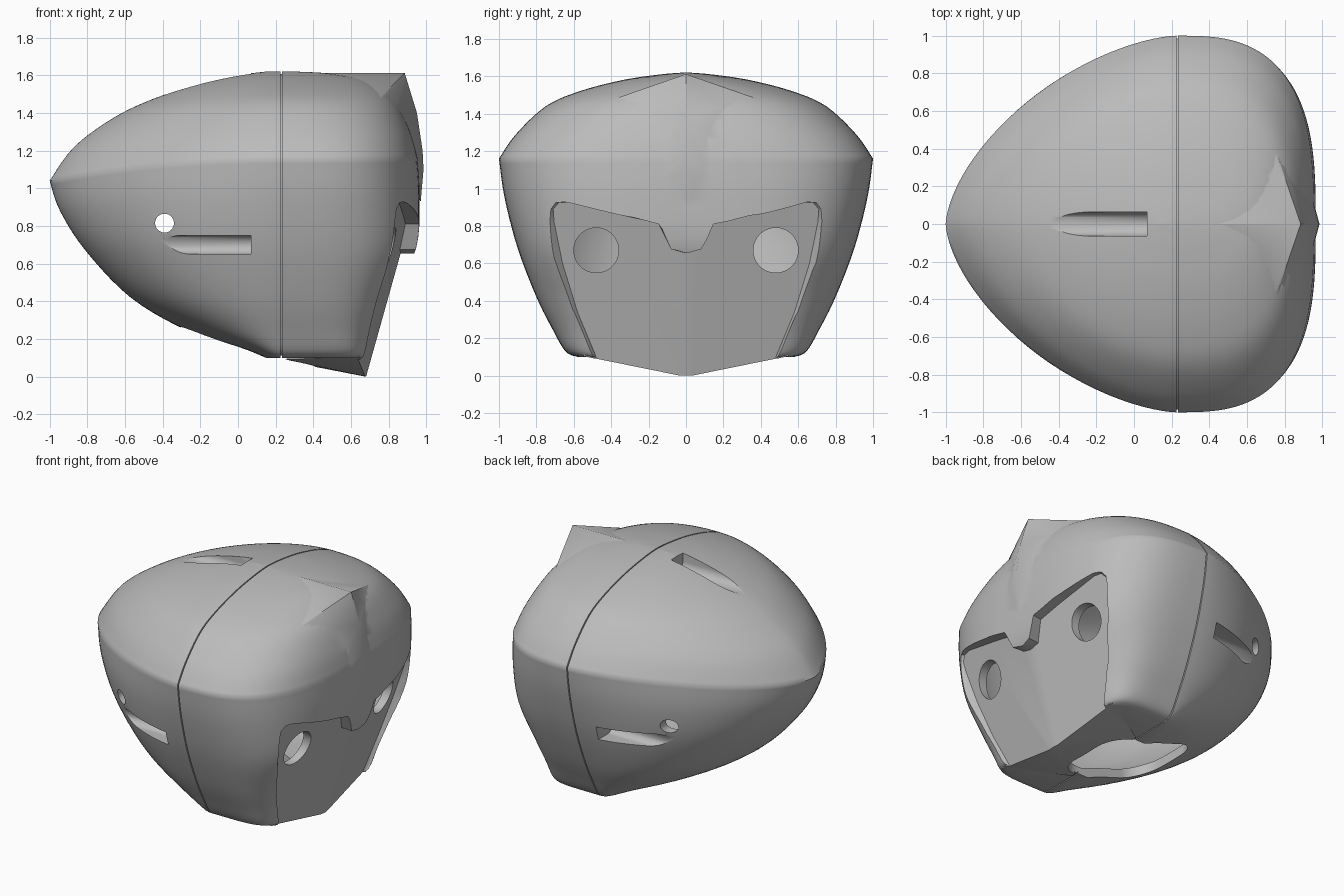
import bpy, bmesh, math
from mathutils import Vector

if "Cube" in bpy.data.objects:
    bpy.data.objects.remove(bpy.data.objects["Cube"])

grey = bpy.data.materials.new("shell_grey")
grey.use_nodes = True
grey.diffuse_color = (0.5, 0.5, 0.5, 1)
grey.node_tree.nodes["Principled BSDF"].inputs["Base Color"].default_value = (0.5, 0.5, 0.5, 1)

SEAM = 0.23
# Height at seam, half width, rear x, rear z, front x, front squareness
LOWER = [(.10, .58, .14, .10, .69, 6), (.13, .645, .03, .145, .70, 5.5),
         (.25, .715, -.27, .245, .745, 4.4), (.42, .80, -.57, .42, .82, 3.7),
         (.68, .90, -.81, .67, .945, 3.2), (.95, .97, -.945, .88, .965, 3.0),
         (1.16, 1.0, -1.0, 1.04, .955, 2.9)]
UPPER = [(1.16, 1.0, -1.0, 1.04, .955, 2.9), (1.29, .91, -.87, 1.22, .92, 2.8),
         (1.44, .75, -.66, 1.375, .85, 2.6), (1.52, .57, -.45, 1.475, .77, 2.4),
         (1.58, .34, -.22, 1.55, .65, 2.2), (1.61, .14, 0, 1.6, .48, 2),
         (1.62, .02, .15, 1.62, .30, 2)]


def smooth_rows(rows, steps=5):
    """Catmull-Rom interpolation of the level table."""
    out = []
    for i in range(len(rows) - 1):
        a, b, c, d = (rows[max(0, min(len(rows) - 1, i + k))] for k in (-1, 0, 1, 2))
        for s in range(steps):
            t = s / steps
            out.append([q + .5 * t * (r - p + t * (2*p - 5*q + 4*r - e + t * (3*(q - r) + e - p)))
                        for p, q, r, e in zip(a, b, c, d)])
    return out + [list(rows[-1])]


def finish(name, bm):
    bmesh.ops.recalc_face_normals(bm, faces=bm.faces)
    me = bpy.data.meshes.new(name)
    bm.to_mesh(me)
    bm.free()
    me.materials.append(grey)
    ob = bpy.data.objects.new(name, me)
    bpy.context.collection.objects.link(ob)
    return ob


def power(v, e):
    return math.copysign(abs(v) ** e, v)


def dome(name, inset=0, n=112):
    """Loft of superellipse loops, from the underside to the crown."""
    bm = bmesh.new()
    loops = []
    for z, w, xr, zr, xf, p in smooth_rows(LOWER)[:-1] + smooth_rows(UPPER):
        w, xr, xf = max(w - inset, .01), min(xr + inset, .2), max(xf - inset, .26)
        rear = 1.6 + (.6 * (1.16 - z) if z < 1.16 else .3 * (z - 1.16))
        loop = []
        for k in range(n):
            c, s = math.cos(2 * math.pi * k / n), math.sin(2 * math.pi * k / n)
            e = 2 / (p if c > 0 else rear)
            f = abs(c) ** e
            x = SEAM + f * ((xf if c > 0 else xr) - SEAM)
            h = z if c > 0 else z + (zr - z) * f * f
            loop.append(bm.verts.new((x, w * power(s, e), .86 + (h - .86) * (1 - 1.1 * inset))))
        loops.append(loop)
    for a, b in zip(loops, loops[1:]):
        for k in range(n):
            j = (k + 1) % n
            bm.faces.new((a[k], a[j], b[j], b[k]))
    for loop in (loops[0], loops[-1]):
        hub = bm.verts.new((SEAM + .003, 0, loop[0].co.z))
        for k in range(n):
            bm.faces.new((loop[k], loop[(k + 1) % n], hub))
    return finish(name, bm)


def convex(name, points):
    bm = bmesh.new()
    for p in points:
        bm.verts.new(p)
    bmesh.ops.remove_doubles(bm, verts=bm.verts, dist=.0001)
    bmesh.ops.convex_hull(bm, input=bm.verts)
    loose = [v for v in bm.verts if not v.link_faces]
    bmesh.ops.delete(bm, geom=loose, context='VERTS')
    return finish(name, bm)


def rod(start, end, r, sweep=(0, 0, 0), n=40):
    """Points of a round rod, optionally swept sideways into a slot."""
    start, end = Vector(start), Vector(end)
    q = (end - start).to_track_quat('Z', 'Y')
    ring = [q @ Vector((r * math.cos(2 * math.pi * k / n), r * math.sin(2 * math.pi * k / n), 0)) for k in range(n)]
    return [p + v + m for p in (start, end) for v in ring for m in (Vector(), Vector(sweep))]


def combine(ob, tool, op='DIFFERENCE'):
    """Boolean with the manifold solver, or the exact one where that fails."""
    bpy.context.view_layer.objects.active = ob
    before = len(ob.data.polygons)
    for solver in ('MANIFOLD', 'EXACT'):
        mod = ob.modifiers.new("cut", 'BOOLEAN')
        mod.operation, mod.solver, mod.object = op, solver, tool
        try:
            bpy.ops.object.modifier_apply(modifier=mod.name)
        except RuntimeError:
            ob.modifiers.clear()
        if len(ob.data.polygons) != before:
            break
    bpy.data.objects.remove(tool)


def plate_x(y, z):
    return .68 + .28 * z - .14 * abs(y)


def face_cutter(half, back, flare):
    """Prism in front of the face plate; its side walls flare outwards."""
    bm = bmesh.new()
    outline = half + [(-y, z) for y, z in reversed(half) if y > 0]
    front, rear = [], []
    for y, z in outline:
        rear.append(bm.verts.new((plate_x(y, z) - back, y, z)))
        front.append(bm.verts.new((1.3, y * flare, z)))
    n = len(outline)
    for k in range(n):
        j = (k + 1) % n
        bm.faces.new((rear[k], rear[j], front[j], front[k]))
    mid = len(half) - 1          # centre vertex at the far end of the half outline
    for ring in (rear, front):
        bm.faces.new(ring[:mid + 1])
        bm.faces.new(ring[mid:] + ring[:1])
    return finish("face_cutter", bm)


def slot_tools(extra):
    r = .05 + extra
    end = .07 + extra
    tools = [convex("slot", rod((-.8, s * .775, .70), (end, s * .775, .70), r, (0, s * .5, 0))) for s in (1, -1)]
    return tools + [convex("slot", rod((-.8, 0, 1.55), (end, 0, 1.55), r + .015, (0, 0, .4)))]


# Outer helmet with forehead crest and chin keel
helmet = dome("helmet_shell")
crest = [(.885, 0, 1.612), (.46, 0, 1.612), (.95, 0, 1.4), (.98, 0, 1.2), (.985, 0, 1.1), (.97, 0, .93)]
chin = [(.74, 0, -.012), (.42, 0, .05), (.82, 0, .36), (.43, 0, .16)]
for s in (1, -1):
    crest += [(.745, s * .41, 1.47), (.925, s * .22, 1.05)]
    chin += [(.64, s * .55, .104), (.70, s * .45, .30), (.25, s * .32, .092)]
combine(helmet, convex("crest", crest), 'UNION')
combine(helmet, convex("chin", chin), 'UNION')

# Recessed face plate with brow line and nose guard
FACE = [(0, .655), (.07, .675), (.13, .81), (.30, .855), (.62, .928), (.68, .925), (.71, .89),
        (.705, .82), (.66, .60), (.58, .34), (.48, .10), (.55, -.1), (0, -.1)]
combine(helmet, face_cutter(FACE, 0, 1.7))

# Groove where the front and rear halves meet
groove = convex("groove", [(SEAM + a * .004, b * 1.3, 1 + c) for a in (1, -1) for b in (1, -1) for c in (1, -1)])
combine(groove, dome("groove_floor", .015))
combine(helmet, groove)

# Inner cavity, kept behind the plate and around the slot pockets
cavity = dome("cavity", .06)
combine(cavity, face_cutter([(0, .98), (1.2, .98), (1.2, -.1), (0, -.1)], .06, 1))
for tool in slot_tools(.025):
    combine(cavity, tool)
combine(helmet, cavity)
for tool in slot_tools(0):
    combine(helmet, tool)

# Neck opening, eye holes and side holes
neck = [p for x in (-.13, .233) for s in (1, -1) for p in rod((x, s * .11, .02), (x, s * .11, .413), .173)]
combine(helmet, convex("neck", neck))
for s in (1, -1):
    combine(helmet, convex("eye", rod((.55, s * .48, .67), (1.3, s * .48, .67), .12, n=56)))
    combine(helmet, convex("side_hole", rod((-.39, s * .3, .815), (-.39, s * 1.2, .815), .05)))

helmet.data.materials.clear()
helmet.data.materials.append(grey)
bpy.ops.object.select_all(action='DESELECT')
helmet.select_set(True)
bpy.context.view_layer.objects.active = helmet
bpy.ops.object.shade_smooth_by_angle(angle=math.radians(45))
